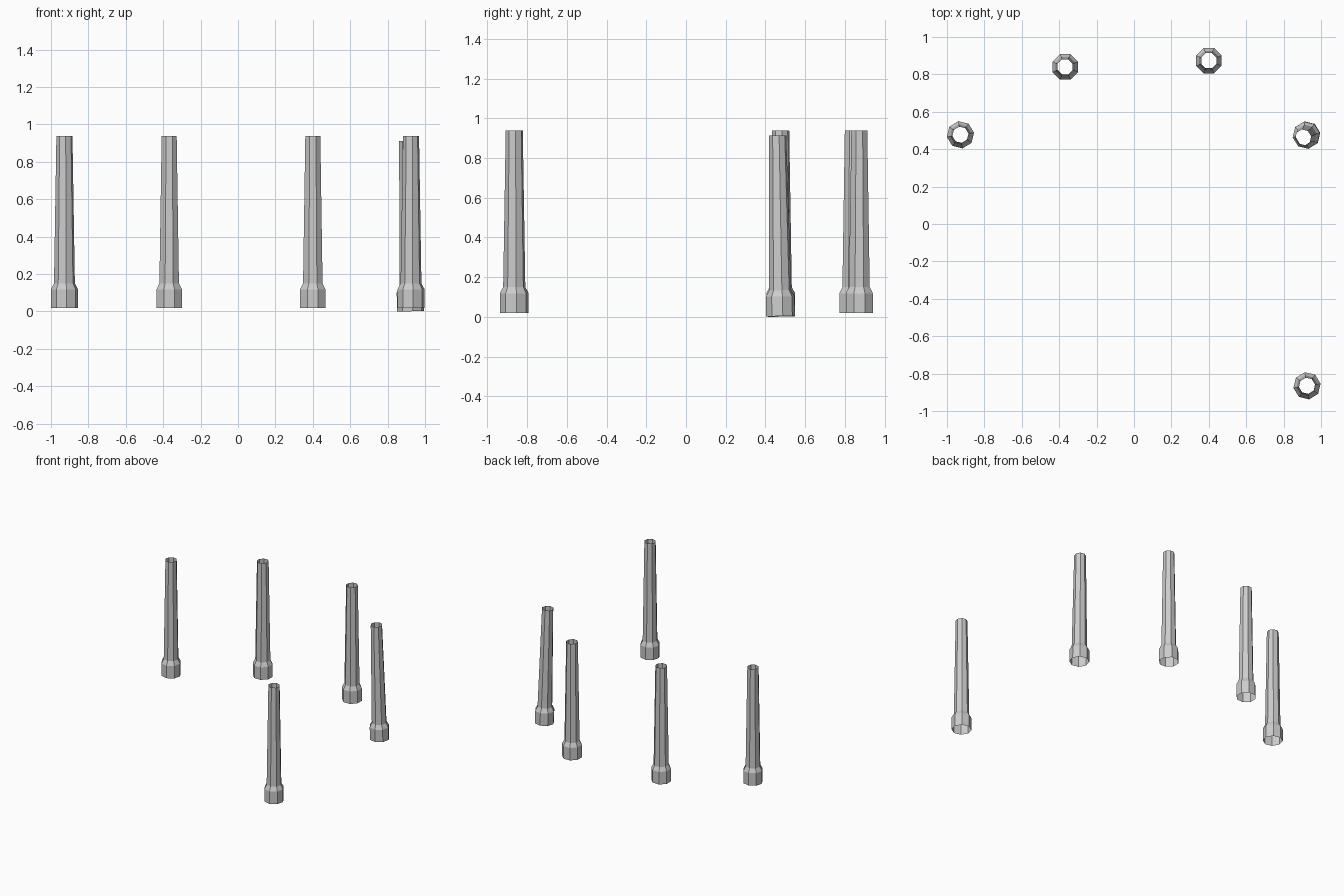
import bpy, bmesh, math
from mathutils import Vector

if "Cube" in bpy.data.objects:
    bpy.data.objects.remove(bpy.data.objects["Cube"])

SIDES = 8
# (radius, height) from foot to open top
PROFILE = [(0.0735, 0.0), (0.0735, 0.10), (0.0565, 0.132), (0.0435, 0.92)]


def make_post(name, foot, turn, top_shift=(0, 0), stretch=1.0):
    """Open octagonal tube with a wider collar at the foot."""
    bm = bmesh.new()
    rings = []
    for r, z in PROFILE:
        rings.append([bm.verts.new((
            r * math.cos(math.radians(turn) + 2 * math.pi * i / SIDES),
            r * math.sin(math.radians(turn) + 2 * math.pi * i / SIDES),
            z * stretch)) for i in range(SIDES)])
    for low, high in zip(rings, rings[1:]):
        for i in range(SIDES):
            j = (i + 1) % SIDES
            bm.faces.new((low[i], low[j], high[j], high[i]))
    mesh = bpy.data.meshes.new(name)
    bm.to_mesh(mesh)
    bm.free()
    post = bpy.data.objects.new(name, mesh)
    bpy.context.collection.objects.link(post)
    post.location = foot
    # lean the axis towards the shifted top
    axis = Vector((top_shift[0], top_shift[1], PROFILE[-1][1]))
    post.rotation_mode = 'QUATERNION'
    post.rotation_quaternion = Vector((0, 0, 1)).rotation_difference(axis)
    return post


# Upright posts
make_post("left_post", (-0.928, 0.477, 0.018), 9)
make_post("back_left_post", (-0.368, 0.84, 0.018), 22.5)
make_post("back_right_post", (0.40, 0.873, 0.018), 22.5)
make_post("front_right_post", (0.925, -0.865, 0.018), 9)

# Leaning post
make_post("leaning_right_post", (0.923, 0.476, 0.002), 9, (-0.019, -0.014), 0.99)
